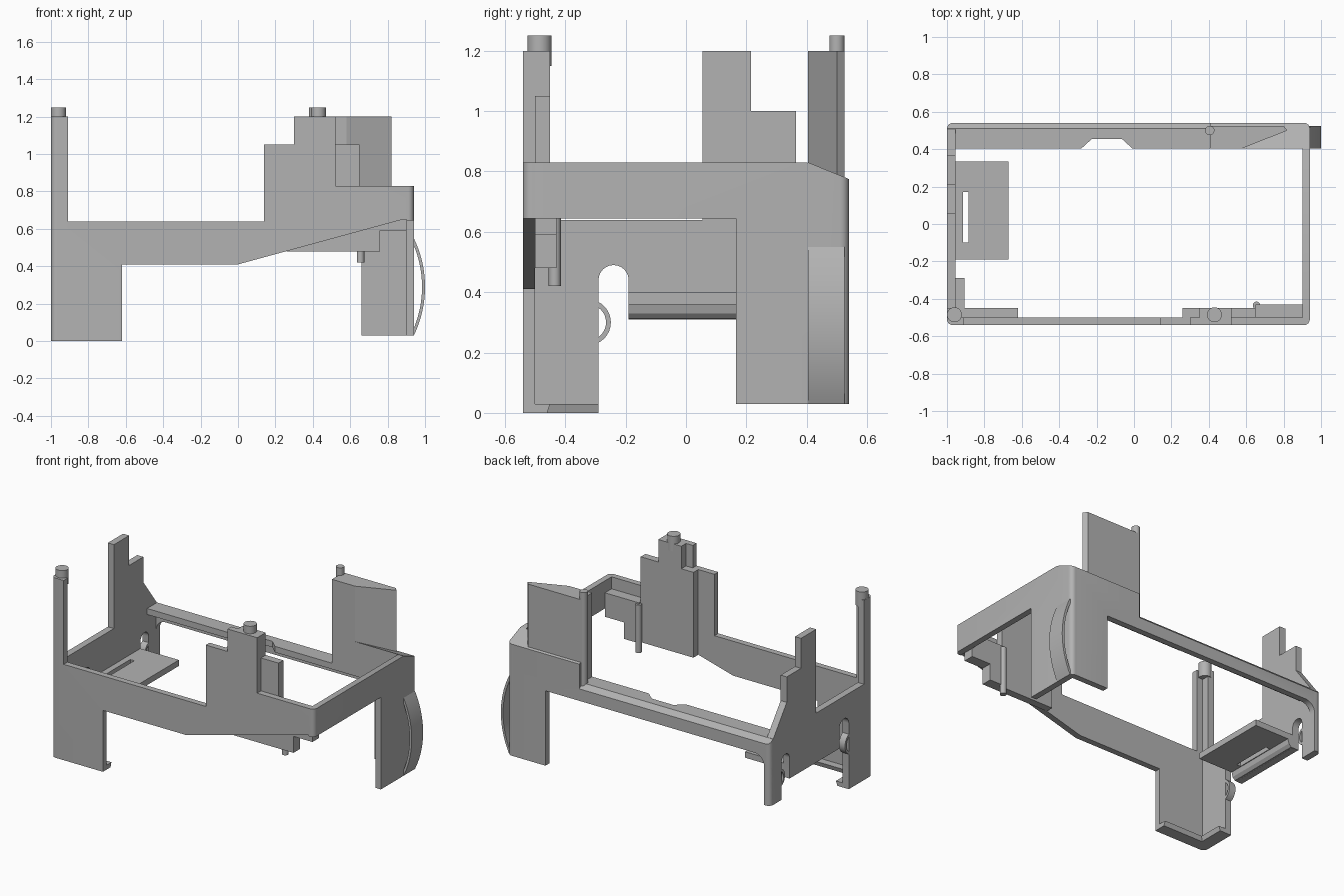
import bpy, bmesh, math

cube = bpy.data.objects.get("Cube")
if cube:
    bpy.data.objects.remove(cube)

GREY = (0.45, 0.45, 0.45, 1)
mat = bpy.data.materials.new("plain grey")
mat.use_nodes = True
mat.diffuse_color = GREY
mat.node_tree.nodes["Principled BSDF"].inputs["Base Color"].default_value = GREY


def prism(name, pts, axis, a, b):
    """Extrude a 2D outline from a to b along the named axis."""
    place = {"x": lambda p, t: (t, p[0], p[1]),
             "y": lambda p, t: (p[0], t, p[1]),
             "z": lambda p, t: (p[0], p[1], t)}[axis]
    bm = bmesh.new()
    face = bm.faces.new([bm.verts.new(place(p, a)) for p in pts])
    new = bmesh.ops.extrude_face_region(bm, geom=[face])["geom"]
    shift = place((0, 0), b - a)
    bmesh.ops.translate(bm, vec=shift, verts=[v for v in new if isinstance(v, bmesh.types.BMVert)])
    bmesh.ops.recalc_face_normals(bm, faces=bm.faces)
    me = bpy.data.meshes.new(name)
    bm.to_mesh(me)
    bm.free()
    me.materials.append(mat)
    ob = bpy.data.objects.new(name, me)
    bpy.context.collection.objects.link(ob)
    return ob


def box(name, x, y, z):
    return prism(name, [(x[0], y[0]), (x[1], y[0]), (x[1], y[1]), (x[0], y[1])], "z", *z)


def arc(cx, cz, r, start, end, n=12):
    return [(cx + r * math.cos(math.radians(start + (end - start) * i / n)),
             cz + r * math.sin(math.radians(start + (end - start) * i / n))) for i in range(n + 1)]


def smooth(ob):
    bpy.ops.object.select_all(action="DESELECT")
    ob.select_set(True)
    bpy.context.view_layer.objects.active = ob
    bpy.ops.object.shade_smooth_by_angle(angle=math.radians(30))


def pin(name, x, y, r, z0, z1):
    smooth(prism(name, arc(x, y, r, 0, 345, 23), "z", z0, z1))


def cut(ob, tool, operation):
    mod = ob.modifiers.new("cut", "BOOLEAN")
    mod.object, mod.operation, mod.solver = tool, operation, "EXACT"
    bpy.context.view_layer.objects.active = ob
    bpy.ops.object.modifier_apply(modifier=mod.name)


# Side walls and the front wall
front = prism("front_wall", [(-1, 0), (-.62, 0), (-.62, .41), (0, .41), (.88, .65), (.94, .65),
              (.94, .83), (.52, .83), (.52, 1.2), (.3, 1.2), (.3, 1.05), (.14, 1.05),
              (.14, .64), (-.91, .64), (-.91, 1.2), (-1, 1.2)], "y", -.54, -.5)
left = prism("slotted_side_wall", [(-.54, 0), (-.29, 0)] + arc(-.24, .44, .05, 180, 0)
             + [(-.19, .31), (.335, .31)] + arc(.378, .447, .043, 180, 0)
             + [(.42, .2), (.54, .2), (.54, .61), (.53, .61), (.365, .83), (.365, 1),
                (.215, 1), (.215, 1.2), (.055, 1.2), (.055, .64), (-.45, .64),
                (-.45, 1.2), (-.54, 1.2)], "x", -1, -.955)
right = prism("plain_side_wall", [(-.54, .645), (.165, .645), (.165, .03), (.54, .03),
              (.54, .775), (.4, .83), (-.54, .83)], "x", .9, .94)

# Back wall with its rail, leg and raised corner block
back = prism("back_wall", [(-1, .61), (-1, .2), (-.955, .2)] + arc(-.885, .46, .07, 180, 90, 8)
             + [(.66, .53), (.66, .03), (.94, .03), (.94, .775), (.41, .775), (.41, .61)],
             "y", .5, .54)
rail = prism("rail_edge", [(.5, .6), (.54, .6), (.54, .61), (.51, .64), (.5, .64)], "x", -1, .41)
block = prism("corner_block", [(.405, .6), (.54, .6), (.54, .775), (.405, .83)], "x", .41, .94)
prism("rail_flange", [(-1, .405), (-.28, .405), (-.225, .455), (-.065, .455), (-.01, .405),
                      (.41, .405), (.41, .505), (-1, .505)], "z", .6, .64)

# Round the outer upright corners of the frame
R = .03
outline = (arc(.94 - R, .54 - R, R, 0, 90, 6) + arc(R - 1, .54 - R, R, 90, 180, 6)
           + arc(R - 1, R - .54, R, 180, 270, 6) + arc(.94 - R, R - .54, R, 270, 360, 6))
shell = prism("corner_cutter", outline, "z", -.1, 1.4)
for wall in (front, left, right, back, rail, block):
    cut(wall, shell, "INTERSECT")
    smooth(wall)
bpy.data.objects.remove(shell)

# Back tower and locating pins
prism("back_tower", [(.41, .405), (.58, .405), (.82, .5), (.8, .525), (.41, .525)], "z", .6, 1.2)
pin("back_pin", .405, .5, .025, .6, 1.25)
pin("post_pin", -.96, -.485, .04, 1.15, 1.25)
pin("front_pin", .43, -.485, .04, 1.15, 1.25)
pin("hanging_pin", .655, -.435, .02, .42, .74)

# Thickening behind the front tower and its flange
prism("front_tower_backing", [(.26, .48), (.65, .48), (.65, 1.05), (.52, 1.05), (.52, 1.2),
                              (.35, 1.2), (.35, 1.05), (.26, 1.05)], "y", -.5, -.45)
prism("inner_flange", [(.65, .48), (.76, .48), (.76, .59), (.9, .59), (.9, .75), (.65, .75)],
      "y", -.5, -.43)

# Shelf with a slot, and the sloped lip below it
shelf = box("shelf", (-.96, -.67), (-.19, .333), (.36, .4))
slot = box("slot_cutter", (-.915, -.885), (-.1, .17), (.3, .5))
cut(shelf, slot, "DIFFERENCE")
bpy.data.objects.remove(slot)
prism("shelf_lip", [(-.96, .31), (-.945, .312), (-.928, .33), (-.92, .36), (-.96, .36)],
      "y", -.19, .333)

# Inward lip along the foot of the front leg
prism("foot_lip_front", [(-.5, 0), (-.46, 0), (-.45, .03), (-.5, .03)], "x", -.96, -.62)
prism("foot_lip_side", [(-.96, 0), (-.915, 0), (-.905, .03), (-.96, .03)], "y", -.5, -.29)

# Sprung hooks in the wall slots, and the bowed strip on the leg
for name, y, z, flip in (("front_hook", -.325, .3, 0), ("back_hook", .445, .35, 180)):
    r = .076 if not flip else .062
    ring = arc(y, z, r, flip - 66, flip + 66) + arc(y, z, r - .016, flip + 66, flip - 66)
    smooth(prism(name, ring, "x", -1, -.955))
strip = arc(.407, .29, .593, -26, 26, 20) + arc(.407, .29, .577, 26, -26, 20)
smooth(prism("bowed_strip", strip, "y", .405, .525))
